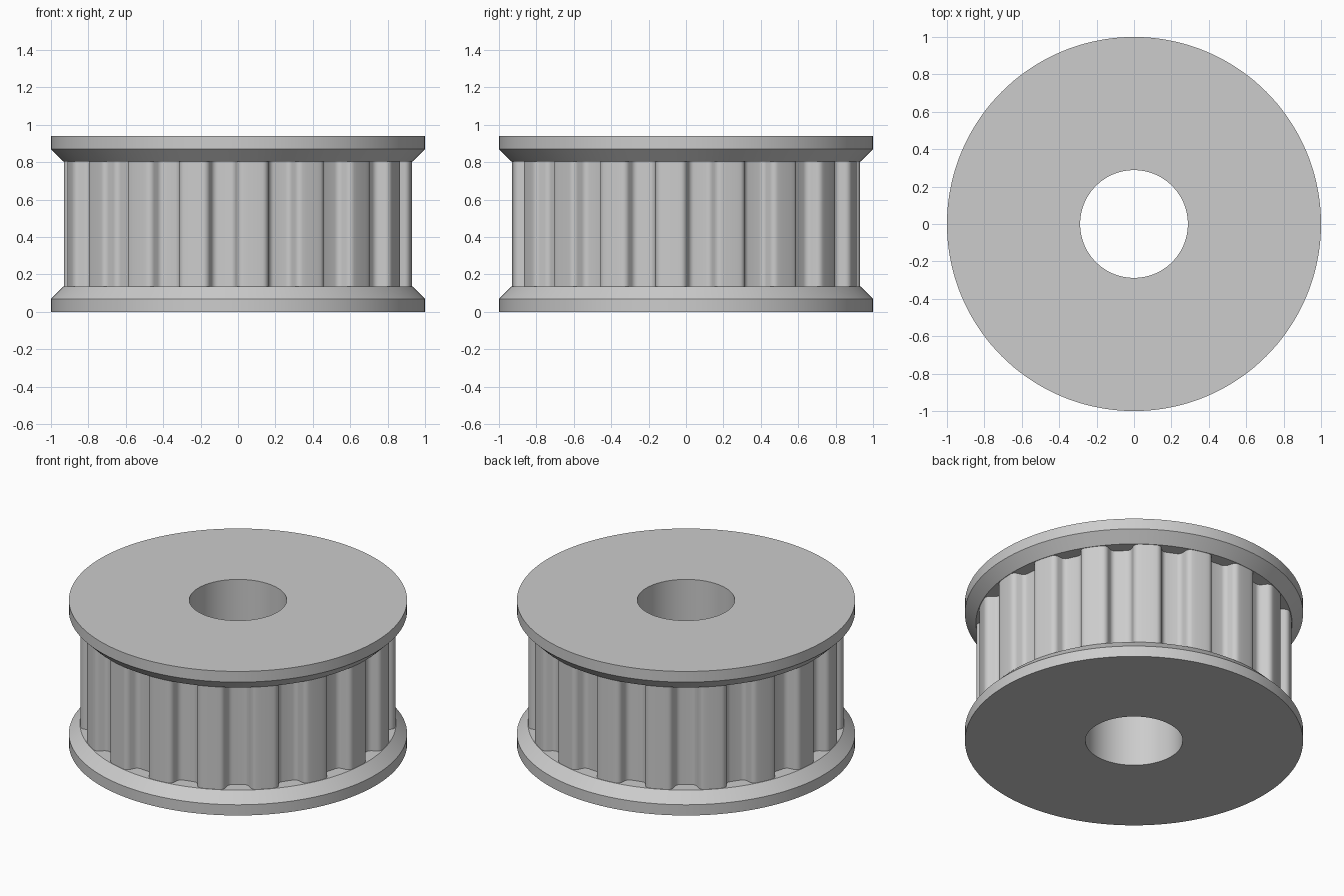
import bpy, bmesh, math
from mathutils import Vector

if "Cube" in bpy.data.objects:
    bpy.data.objects.remove(bpy.data.objects["Cube"])

H = 0.94            # full height
BORE = 0.288        # bore radius
RIM_LOW = 0.135     # flange top, where the teeth begin
TEETH = 18
TOOTH_R = 0.932
DEPTH = 0.076
SEGMENTS = 144

steel = bpy.data.materials.new("plain grey")
steel.diffuse_color = (0.604, 0.604, 0.604, 1)
steel.use_nodes = True
steel.node_tree.nodes["Principled BSDF"].inputs["Base Color"].default_value = steel.diffuse_color


def finish(name, bm):
    mesh = bpy.data.meshes.new(name)
    bm.to_mesh(mesh)
    bm.free()
    mesh.materials.append(steel)
    obj = bpy.data.objects.new(name, mesh)
    bpy.context.collection.objects.link(obj)
    bpy.ops.object.select_all(action='DESELECT')
    obj.select_set(True)
    bpy.context.view_layer.objects.active = obj
    bpy.ops.object.shade_smooth_by_angle(angle=math.radians(30))
    return obj


def skin(bm, rings):
    """Join successive closed rings of points with quads."""
    loops = [[bm.verts.new(p) for p in ring] for ring in rings]
    for low, high in zip(loops, loops[1:]):
        n = len(low)
        for i in range(n):
            j = (i + 1) % n
            bm.faces.new((low[i], low[j], high[j], high[i]))


def lathe(name, profile):
    """Turn (radius, z) points about the z axis; outward for a rising profile."""
    bm = bmesh.new()
    turn = [2 * math.pi * i / SEGMENTS for i in range(SEGMENTS)]
    skin(bm, [[(r * math.cos(a), r * math.sin(a), z) for a in turn]
              for r, z in profile])
    return finish(name, bm)


def fillet(prev, corner, nxt, radius, steps=5):
    """Points of a rounded corner."""
    u, v = (prev - corner).normalized(), (nxt - corner).normalized()
    half = u.angle(v) / 2
    centre = corner + (u + v).normalized() * (radius / math.sin(half))
    cut = radius / math.tan(half)
    start = (corner + u * cut - centre).normalized()
    end = (corner + v * cut - centre).normalized()
    return [centre + start.slerp(end, i / steps) * radius
            for i in range(steps + 1)]


def polar(r, degrees):
    a = math.radians(degrees)
    return Vector((r * math.cos(a), r * math.sin(a), 0))


# Flanges: flat disc, straight edge, then a bevel down to the teeth
flange = [(BORE, 0), (1, 0), (1, 0.07), (0.935, RIM_LOW), (0.84, RIM_LOW)]
lathe("lower_flange", flange)
lathe("upper_flange", [(r, H - z) for r, z in reversed(flange)])

# Bore wall, facing inward
lathe("bore", [(BORE, H), (BORE, 0)])

# Toothed rim: one rounded trapezoid groove repeated around the axis
floor_half = 0.056
top_half = floor_half + DEPTH * math.tan(math.radians(20))
top_x = math.sqrt(TOOTH_R ** 2 - top_half ** 2)
path = [polar(TOOTH_R, -8),
        Vector((top_x, -top_half, 0)),
        Vector((TOOTH_R - DEPTH, -floor_half, 0)),
        Vector((TOOTH_R - DEPTH, floor_half, 0)),
        Vector((top_x, top_half, 0)),
        polar(TOOTH_R, 8)]
groove = [path[0]]
for k in range(1, 5):
    groove += fillet(path[k - 1], path[k], path[k + 1], 0.035)
groove += [path[-1], polar(TOOTH_R, 10)]

outline = []
for t in range(TEETH):
    a = math.radians(5 + 360 / TEETH * t)
    c, s = math.cos(a), math.sin(a)
    outline += [(p.x * c - p.y * s, p.x * s + p.y * c) for p in groove]
bm = bmesh.new()
skin(bm, [[(x, y, z) for x, y in outline] for z in (RIM_LOW, H - RIM_LOW)])
finish("toothed_rim", bm)
